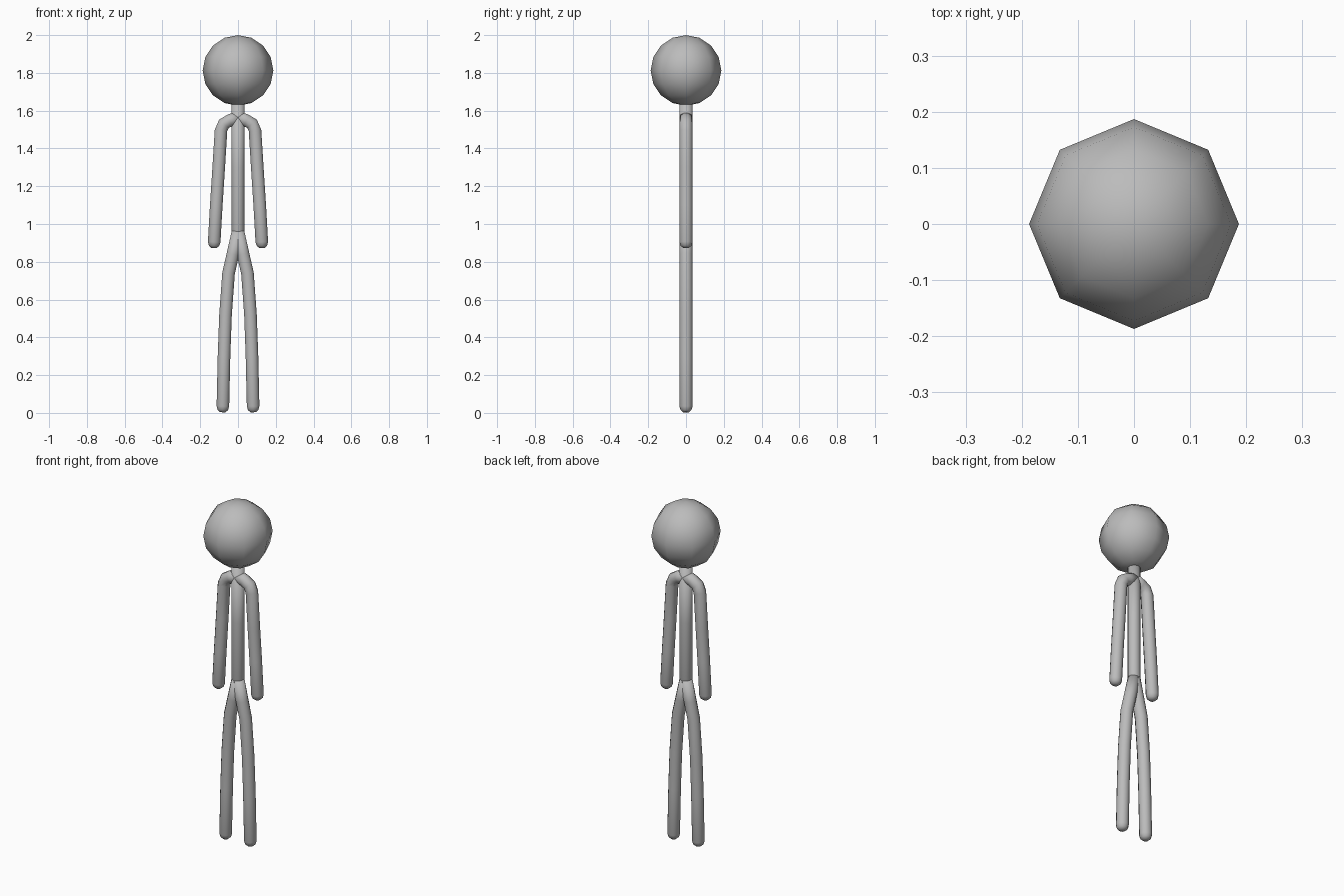
import bpy, bmesh, math
from mathutils import Vector

if "Cube" in bpy.data.objects:
    bpy.data.objects.remove(bpy.data.objects["Cube"])

grey = bpy.data.materials.new("grey")
grey.diffuse_color = (0.5, 0.5, 0.5, 1)
grey.use_nodes = True
grey.node_tree.nodes["Principled BSDF"].inputs["Base Color"].default_value = grey.diffuse_color
R, SIDES = 0.035, 10


def finish(name, bm):
    bmesh.ops.recalc_face_normals(bm, faces=bm.faces)
    for f in bm.faces:
        f.smooth = True
    me = bpy.data.meshes.new(name)
    bm.to_mesh(me)
    bm.free()
    me.materials.append(grey)
    ob = bpy.data.objects.new(name, me)
    bpy.context.collection.objects.link(ob)
    return ob


def tube(name, path, side=1):
    """Round-ended tube following (x, z) points in the y = 0 plane."""
    pts = [Vector((side * x, 0, z)) for x, z in path]
    rings = []
    for i, p in enumerate(pts):
        t = (pts[min(i + 1, len(pts) - 1)] - pts[max(i - 1, 0)]).normalized()
        if i == len(pts) - 1:
            # rounded end
            rings += [(p + t * R * math.sin(a), t, R * math.cos(a))
                      for a in (0, math.radians(35), math.radians(65))]
        else:
            rings.append((p, t, R))
    bm = bmesh.new()
    loops = []
    for p, t, r in rings:
        u, v = Vector((0, 1, 0)), t.cross(Vector((0, 1, 0)))
        loops.append([bm.verts.new(p + r * (u * math.cos(a) + v * math.sin(a)))
                      for a in (2 * math.pi * k / SIDES for k in range(SIDES))])
    for a, b in zip(loops, loops[1:]):
        for k in range(SIDES):
            n = (k + 1) % SIDES
            bm.faces.new((a[k], a[n], b[n], b[k]))
    bm.faces.new(loops[0])
    bm.faces.new(loops[-1])
    return finish(name, bm)


# head: eight-sided smooth ball
bm = bmesh.new()
bmesh.ops.create_uvsphere(bm, u_segments=8, v_segments=8, radius=0.187)
finish("head", bm).location.z = 1.813

# torso with neck
tube("torso", [(0, 1.67), (0, 1.3), (0, 0.95)])

# limbs on both sides
for side, label in ((-1, "left"), (1, "right")):
    tube(label + "_arm", [(0, 1.565), (0.045, 1.547), (0.075, 1.53), (0.09, 1.495),
                          (0.102, 1.3), (0.115, 1.1), (0.126, 0.905)], side)
    tube(label + "_leg", [(0, 0.96), (0.027, 0.84), (0.05, 0.74), (0.066, 0.52),
                          (0.074, 0.3), (0.08, 0.035)], side)
